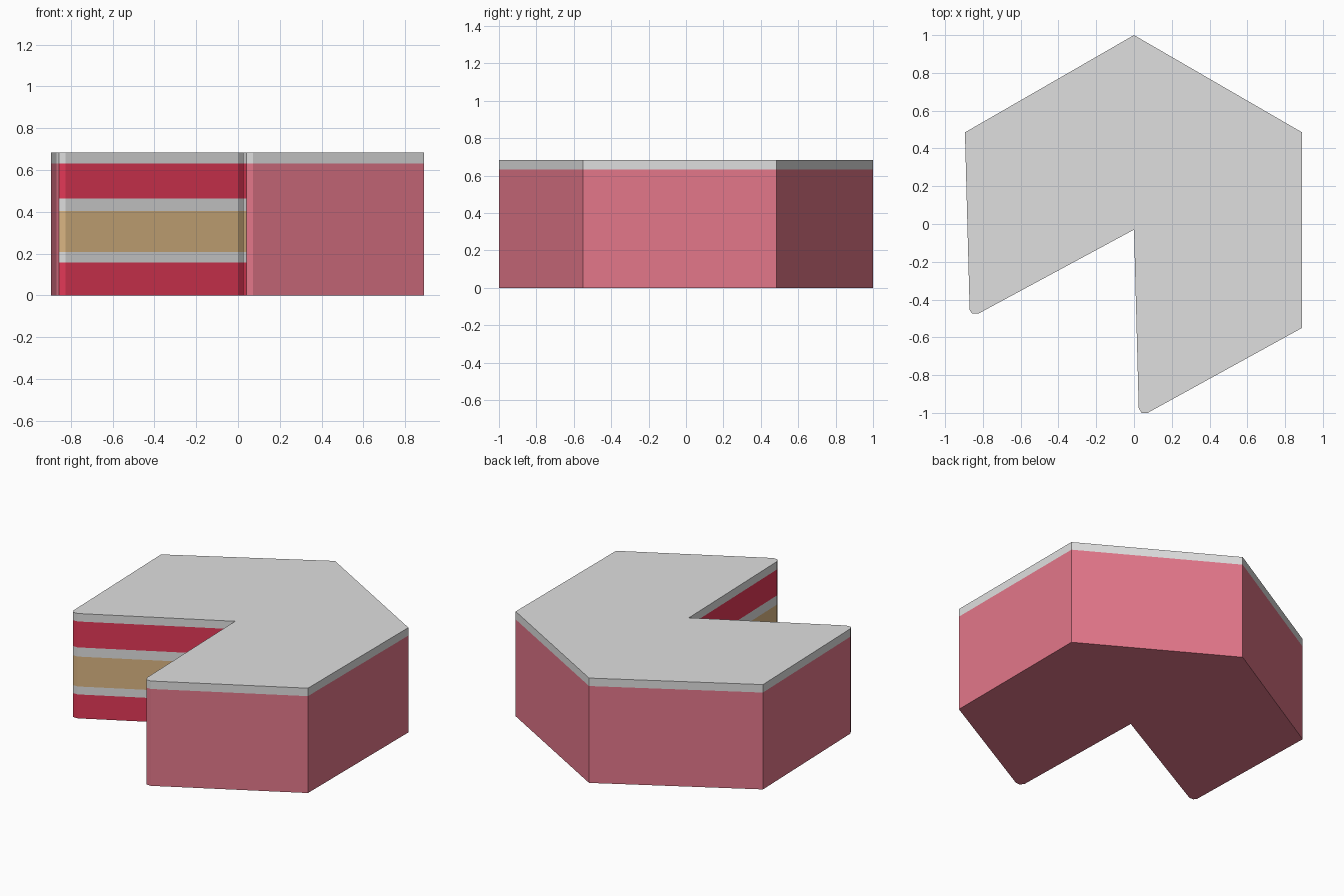
import bpy
import bmesh

if "Cube" in bpy.data.objects:
    bpy.data.objects.remove(bpy.data.objects["Cube"])


def linear(c):
    c /= 255
    return c / 12.92 if c <= 0.04045 else ((c + 0.055) / 1.055) ** 2.4


def make_material(name, rgb):
    mat = bpy.data.materials.new(name)
    mat.diffuse_color = (*[linear(c) for c in rgb], 1)
    mat.use_nodes = True
    mat.node_tree.nodes["Principled BSDF"].inputs["Base Color"].default_value = mat.diffuse_color
    return mat


PINK, RED, CREAM, TAN = range(4)
materials = [
    make_material("pink coating", (227, 119, 138)),
    make_material("red sponge", (227, 57, 87)),
    make_material("pale cream", (223, 223, 223)),
    make_material("tan filling", (219, 182, 131)),
]

# Six-sided cake outline with one wedge removed, counter-clockwise
outline = [
    (0, 1), (-0.895, 0.485), (-0.87, -0.455), (-0.857, -0.475),
    (-0.825, -0.475), (0, -0.03), (0.025, -0.975), (0.04, -1.0),
    (0.072, -1.0), (0.89, -0.55), (0.89, 0.485),
]
CUT_EDGES = range(3, 7)  # outline edges lying on the cut wedge


def stack(name, levels, colour_rule, cap_bottom=False, bevel_top=None):
    """Walls of the outline through the given heights, with optional caps."""
    bm = bmesh.new()
    rings = [[bm.verts.new((x, y, z)) for x, y in outline] for z in levels]
    n = len(outline)
    for band, (low, high) in enumerate(zip(rings, rings[1:])):
        for i in range(n):
            j = (i + 1) % n
            face = bm.faces.new((low[i], low[j], high[j], high[i]))
            face.material_index = colour_rule(i, band)
    if cap_bottom:
        bm.faces.new(rings[0][::-1]).material_index = PINK
    if bevel_top:
        top = bm.faces.new(rings[-1])
        top.material_index = CREAM
        # Sloped rim: inset the top, then raise it
        rim = bmesh.ops.inset_individual(bm, faces=[top], thickness=bevel_top[0],
                                         use_even_offset=True)
        for face in rim["faces"]:
            face.material_index = CREAM
        for vert in top.verts:
            vert.co.z += bevel_top[1]
    mesh = bpy.data.meshes.new(name)
    bm.to_mesh(mesh)
    bm.free()
    for mat in materials:
        mesh.materials.append(mat)
    obj = bpy.data.objects.new(name, mesh)
    bpy.context.collection.objects.link(obj)


# Cake body: coated outside, layered where it is cut
layers = [RED, CREAM, TAN, CREAM, RED]
stack("cake_body", [0, 0.156, 0.208, 0.403, 0.463, 0.632],
      lambda edge, band: layers[band] if edge in CUT_EDGES else PINK,
      cap_bottom=True)

# Icing slab with a sloped rim
stack("icing_top", [0.632, 0.668], lambda edge, band: CREAM,
      bevel_top=(0.02, 0.016))
